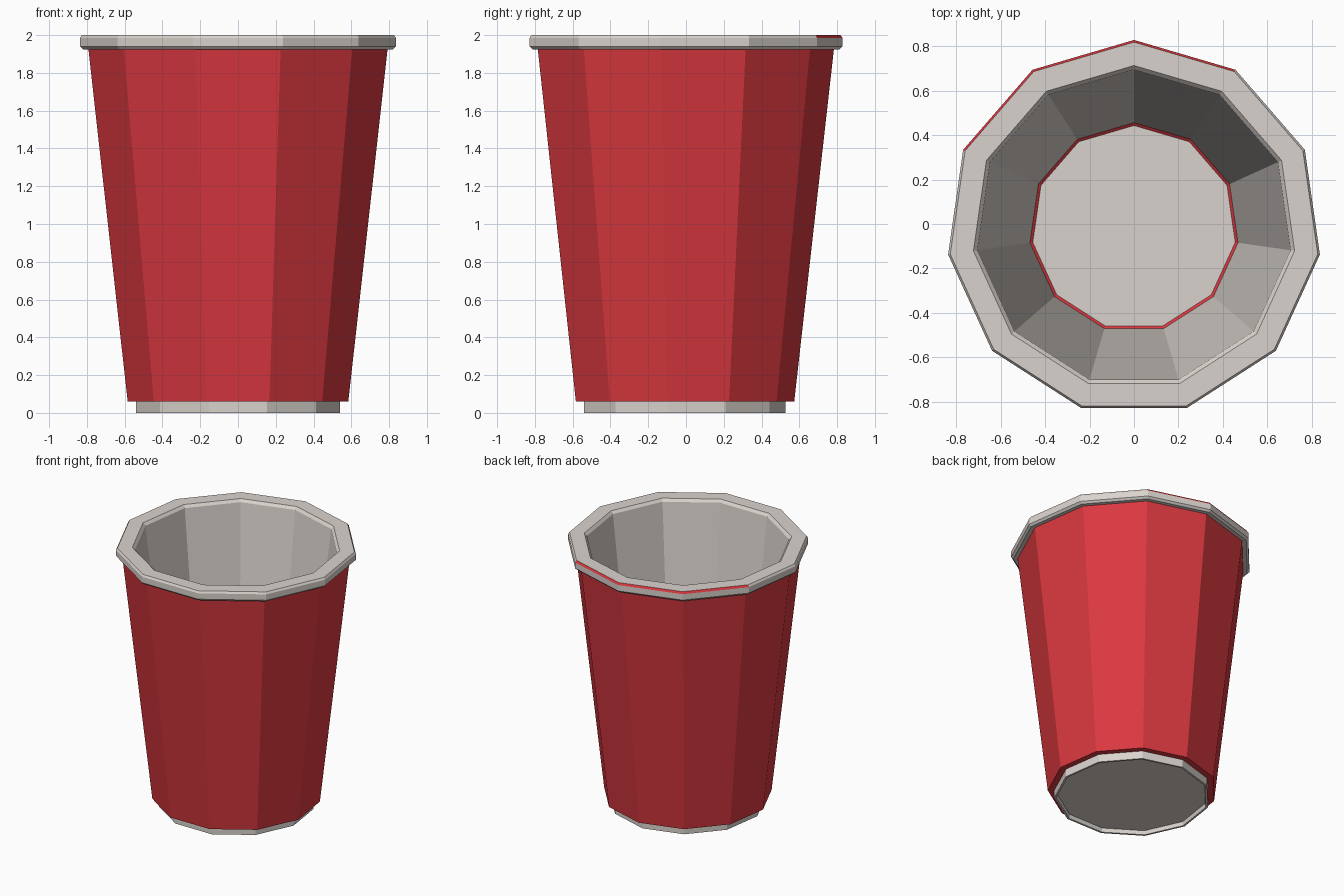
import bpy, bmesh
from math import pi, sin, cos

if "Cube" in bpy.data.objects:
    bpy.data.objects.remove(bpy.data.objects["Cube"])

SIDES = 11
Y_OFF = -0.017  # odd side count: shift so the bounds are centred


def material(name, rgb):
    m = bpy.data.materials.new(name)
    m.diffuse_color = (*rgb, 1)
    m.use_nodes = True
    m.node_tree.nodes["Principled BSDF"].inputs["Base Color"].default_value = m.diffuse_color
    return m


CREAM = material("cream", (0.70, 0.65, 0.61))
RED = material("red", (0.70, 0.04, 0.05))

# Cup outline from underside centre, up the outside, over the rim, down to the floor:
# (radius, z, material of the band that leads to this point: 0 cream, 1 red)
profile = [
    (0.525, 0.03, 0),                                       # recessed underside
    (0.53, 0.0, 0), (0.545, 0.0, 0), (0.545, 0.06, 0),      # foot ring
    (0.59, 0.06, 1), (0.80, 1.925, 1),                      # outer wall
    (0.83, 1.925, 0), (0.845, 1.94, 0), (0.845, 1.985, 0),  # rolled rim
    (0.835, 2.0, 0), (0.73, 2.0, 0), (0.712, 1.98, 0),
    (0.473, 0.075, 0), (0.46, 0.065, 1),                    # inner wall, red seam
]
RIM_CHAMFER = 9

bm = bmesh.new()
rings = []
for r, z, _ in profile:
    rings.append([bm.verts.new((r * cos(pi / 2 + 2 * pi * k / SIDES),
                                r * sin(pi / 2 + 2 * pi * k / SIDES) + Y_OFF, z))
                  for k in range(SIDES)])

for i in range(1, len(rings)):
    lo, hi = rings[i - 1], rings[i]
    for k in range(SIDES):
        n = (k + 1) % SIDES
        f = bm.faces.new((lo[k], lo[n], hi[n], hi[k]))
        # three red edge strips at the back left of the rim
        strip = i == RIM_CHAMFER and k in (SIDES - 1, 0, 1)
        f.material_index = 1 if strip else profile[i][2]

# Underside and inside floor
bm.faces.new(rings[0][::-1])
bm.faces.new(rings[-1])
bmesh.ops.recalc_face_normals(bm, faces=bm.faces)

mesh = bpy.data.meshes.new("cup")
bm.to_mesh(mesh)
bm.free()
mesh.materials.append(CREAM)
mesh.materials.append(RED)
cup = bpy.data.objects.new("cup", mesh)
bpy.context.collection.objects.link(cup)
